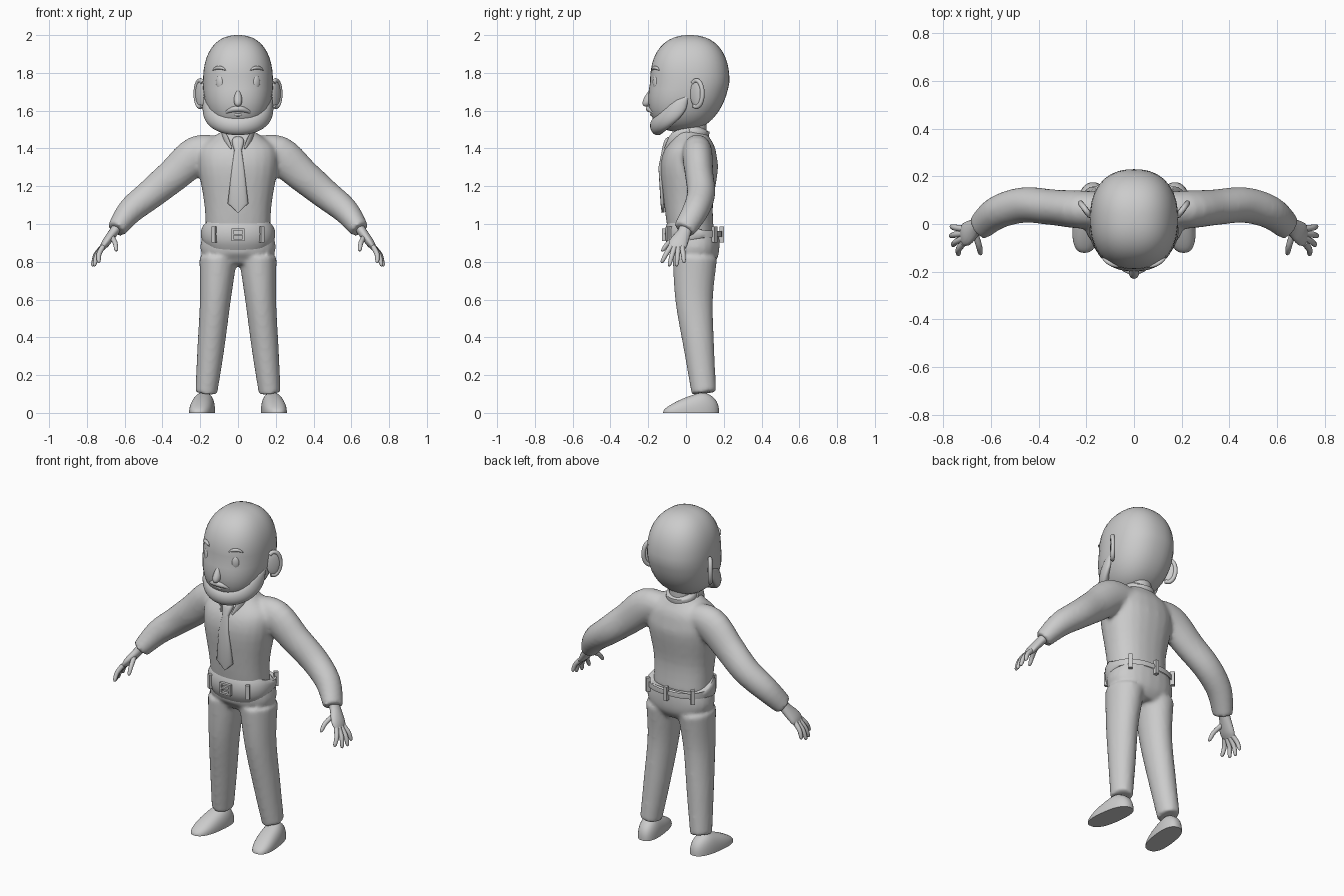
import bpy, bmesh, math
from mathutils import Vector, Matrix

if "Cube" in bpy.data.objects:
    bpy.data.objects.remove(bpy.data.objects["Cube"])

GREY = (.6, .6, .6, 1)
clay = bpy.data.materials.new("clay_grey")
clay.use_nodes = True
clay.diffuse_color = GREY
clay.node_tree.nodes["Principled BSDF"].inputs["Base Color"].default_value = GREY
X, Y, Z = Matrix.Identity(3)
SIDES = (("left", 1), ("right", -1))


def spline(points, steps):
    """Catmull-Rom curve through vectors of any length."""
    points = [Vector(p) for p in points]
    padded = [points[0], *points, points[-1]]
    result = []
    for before, start, end, after in zip(padded, padded[1:], padded[2:], padded[3:]):
        leave, arrive = (end - before) / 2, (after - start) / 2
        for step in range(steps):
            t = step / steps
            ease = t * t * (3 - 2 * t)
            result.append(start.lerp(end, ease) + leave * t * (1 - t) ** 2 - arrive * t * t * (1 - t))
    return result + [points[-1]]


def bulge(value, power):
    return math.copysign(abs(value) ** (2 / power), value)


def tube(bm, sections, ref=X, side=1, sides=24, steps=4, power=2):
    """Sweep sections of (x, y, z, half size along ref, half size across)."""
    sections = spline(sections, steps)
    centres = [s.to_3d() if len(s) == 3 else Vector(s[:3]) for s in sections]
    rings = []
    for i, section in enumerate(sections):
        tangent = (centres[min(i + 1, len(centres) - 1)] - centres[max(i - 1, 0)]).normalized()
        along = (ref - tangent * ref.dot(tangent)).normalized()
        across = tangent.cross(along)
        ring = []
        for k in range(sides):
            angle = math.tau * (k + .5) / sides
            point = (centres[i] + along * section[3] * bulge(math.cos(angle), power)
                     + across * section[4] * bulge(math.sin(angle), power))
            ring.append(bm.verts.new((point.x * side, point.y, point.z)))
        rings.append(ring)
    for low, high in zip(rings, rings[1:]):
        for k in range(sides):
            bm.faces.new((low[k - 1], low[k], high[k], high[k - 1]))
    bm.faces.new(rings[0])
    bm.faces.new(rings[-1])


def finish(name, bm, blend=0):
    """Make a smooth object; blend fuses overlapping shells into one skin."""
    bmesh.ops.recalc_face_normals(bm, faces=bm.faces)
    for face in bm.faces:
        face.smooth = True
    mesh = bpy.data.meshes.new(name)
    bm.to_mesh(mesh)
    bm.free()
    mesh.set_sharp_from_angle(angle=math.radians(50))
    mesh.materials.append(clay)
    obj = bpy.data.objects.new(name, mesh)
    bpy.context.collection.objects.link(obj)
    if blend:
        remesh = obj.modifiers.new("blend", "REMESH")
        remesh.mode, remesh.voxel_size, remesh.use_smooth_shade = "VOXEL", blend, True
        soften = obj.modifiers.new("soften", "SMOOTH")
        soften.iterations = 6


def part(name, sections, **options):
    bm = bmesh.new()
    tube(bm, sections, **options)
    finish(name, bm)


def column(rows):
    """Turn rows of (z, front y, back y, half width) into sections."""
    return [(0, (front + back) / 2, z, width, (back - front) / 2) for z, front, back, width in rows]


def arc(name, centre, width, back, drop, size, slope=0):
    """Tapered strip that bends backwards and droops towards both ends."""
    x, y, z = centre
    sections = []
    for k in range(-4, 5):
        t = k / 4
        radius = size * (1 - .8 * t * t)
        sections.append((x + width * t, y + back * t * t + slope * t, z - drop * t * t, radius, radius))
    part(name, sections, ref=Z, sides=12, steps=2)


def blob(name, centre, size, turn=0, power=2, shape=None):
    """Rounded superellipsoid; shape edits each point before it is placed."""
    bm = bmesh.new()
    bmesh.ops.create_uvsphere(bm, u_segments=36, v_segments=24, radius=1)
    for vert in bm.verts:
        vert.co /= sum(abs(c) ** power for c in vert.co) ** (1 / power)
        vert.co = vert.co * Vector(size)
        if shape:
            shape(vert.co)
    bm.transform(Matrix.Translation(centre) @ Matrix.Rotation(turn, 4, "Z"))
    finish(name, bm)


def box(bm, centre, size, turn=0):
    place = Matrix.Translation(centre) @ Matrix.Rotation(turn, 4, "Z")
    bmesh.ops.create_cube(bm, size=1, matrix=place @ Matrix.Diagonal((*size, 1)))


# Head: the jaw slides forward and is longer than the crown
def jaw(co):
    if co.z < 0:
        co.y += co.z / 5
        co.z *= 1.05


blob("head", (0, .02, 1.75), (.185, .21, .25), power=2.35, shape=jaw)
part("neck", column([(1.4, -.03, .11, .07), (1.55, -.03, .11, .07)]))


# Nose: narrow at the bridge, full at the tip
def bridge(co):
    taper = .65 - 7 * co.z
    co.x *= taper
    co.y = co.y * taper + co.z / 3


blob("nose", (0, -.195, 1.675), (.03, .035, .053), shape=bridge)

# Moustache, lip and beard
arc("moustache", (0, -.197, 1.61), .08, .04, .03, .016)
arc("lower_lip", (0, -.18, 1.58), .04, .015, .005, .01)
beard = []
for k in range(-8, 9):
    t = k / 8
    sweep = 1.6 * t
    beard.append((.172 * math.sin(sweep), -.15 * math.cos(sweep), 1.52 + .15 * t * t,
                  .05 - .04 * t ** 8, .04 - .03 * t * t))
part("beard", beard, ref=Z, steps=2)

# Eyes, brows and ears
for label, s in SIDES:
    blob(label + "_eye", (.097 * s, -.162, 1.75), (.021, .012, .036), turn=s / 2)
    arc(label + "_brow", (.1 * s, -.165, 1.828), .035, .004, .015, .01, slope=.02 * s)
    blob(label + "_ear", (.2 * s, .055, 1.69), (.013, .04, .07), turn=-.65 * s)
    rim = []
    for k in range(9):
        angle = math.pi * (k / 6 - .2)
        reach = .04 * math.sin(angle)
        rim.append((.2 + .6 * reach, .055 + .8 * reach, 1.69 + .07 * math.cos(angle), .012, .012))
    part(label + "_ear_rim", rim, ref=Y, side=s, sides=12)

# Shirt: torso and sleeves fused into one skin
bm = bmesh.new()
tube(bm, column([(.93, -.09, .15, .17), (1.1, -.115, .143, .178), (1.3, -.135, .17, .21),
                 (1.4, -.1, .16, .2), (1.46, -.06, .13, .13), (1.49, -.04, .12, .08)]), power=2.3)
for label, s in SIDES:
    tube(bm, [(.08, .06, 1.39, .07, .07), (.21, .06, 1.37, .08, .1), (.34, .07, 1.26, .075, .09),
              (.46, .08, 1.16, .075, .08), (.57, .05, 1.07, .07, .07), (.645, -.01, .97, .06, .05)],
         ref=Y, side=s)
finish("shirt", bm, blend=.012)

# Collar and tie
part("collar_band", column([(1.46, -.045, .12, .09), (1.5, -.045, .125, .087), (1.52, -.02, .11, .07)]))
for label, s in SIDES:
    part(label + "_collar_flap", [(.085, .02, 1.49, .02, .008), (.07, -.06, 1.46, .028, .008),
                                  (.035, -.11, 1.4, .005, .005)], ref=Z, side=s, sides=12)
part("tie_knot", [(0, -.08, 1.455, .022, .012), (0, -.095, 1.435, .032, .02), (0, -.118, 1.385, .018, .012)],
     power=2.6)
part("tie_blade", [(0, -.115, 1.4, .018, .01), (0, -.136, 1.3, .032, .01), (0, -.125, 1.11, .055, .01),
                   (0, -.121, 1.06, .003, .008)], steps=1, power=2.8)

# Trousers: hips and legs fused into one skin
bm = bmesh.new()
tube(bm, column([(.78, -.04, .13, .13), (.83, -.07, .17, .185), (.88, -.083, .178, .2),
                 (.95, -.09, .175, .186)]), power=2.3)
for label, s in SIDES:
    tube(bm, [(.168, .095, .105, .058, .066), (.145, .07, .33, .071, .08), (.12, .043, .6, .082, .1),
              (.105, .047, .82, .1, .118)], side=s, steps=6)
finish("trousers", bm, blend=.011)

# Belt, buckle and belt loops
part("belt", column([(.913, -.095, .18, .185), (.925, -.11, .19, .195), (.97, -.11, .19, .195),
                     (.982, -.095, .18, .185)]), steps=2, sides=40, power=2.3)
bm = bmesh.new()
for label, s in SIDES:
    box(bm, (.03 * s, -.115, .943), (.011, .025, .066))
    box(bm, (0, -.115, .943 + .028 * s), (.06, .024, .011))
box(bm, (0, -.118, .943), (.05, .016, .009))
finish("buckle", bm)
bm = bmesh.new()
box(bm, (0, .19, .945), (.022, .024, .084))
for label, s in SIDES:
    box(bm, (.125 * s, -.085, .945), (.022, .024, .084), turn=s / 2)
    box(bm, (.15 * s, .15, .945), (.022, .024, .084), turn=-.7 * s)
finish("belt_loops", bm)


# Shoes: low toe turned outwards, flat sole
def sole(co):
    co.x -= co.y / 8
    co.z = max(co.z, 0) * min(1, .8 + 3 * co.y)


def finger(bm, base, tip, knuckle, side, ref):
    """Three-jointed finger with a slight bend and a rounded end."""
    base, tip = Vector(base), Vector(tip)
    middle = base.lerp(tip, .5) + Vector(knuckle)
    tube(bm, [(*base, .014, .014), (*middle, .013, .013), (*base.lerp(tip, .9), .01, .01),
              (*tip, .003, .003)], ref=ref, side=side, sides=10)


for label, s in SIDES:
    blob(label + "_shoe", (.19 * s, .027, 0), (.064, .148, .115), power=2.5,
         shape=lambda co: sole(co) if s > 0 else (setattr(co, "x", -co.x), sole(co), setattr(co, "x", -co.x)))
    bm = bmesh.new()
    tube(bm, [(.635, 0, .99, .034, .028), (.66, -.01, .955, .036, .025), (.7, -.04, .9, .05, .022),
              (.72, -.05, .87, .042, .013)], ref=Y, side=s, sides=16)
    for k in range(4):
        f = k / 1.5 - 1
        finger(bm, (.715, -.05 + .03 * f, .88), (.77 + .015 * (f - f * f), -.07 + .06 * f, .775 + .02 * f * f),
               (.008, 0, .004), s, Y)
    finger(bm, (.67, -.03, .935), (.642, -.13, .858), (-.005, -.01, .005), s, X)
    finish(label + "_hand", bm)
